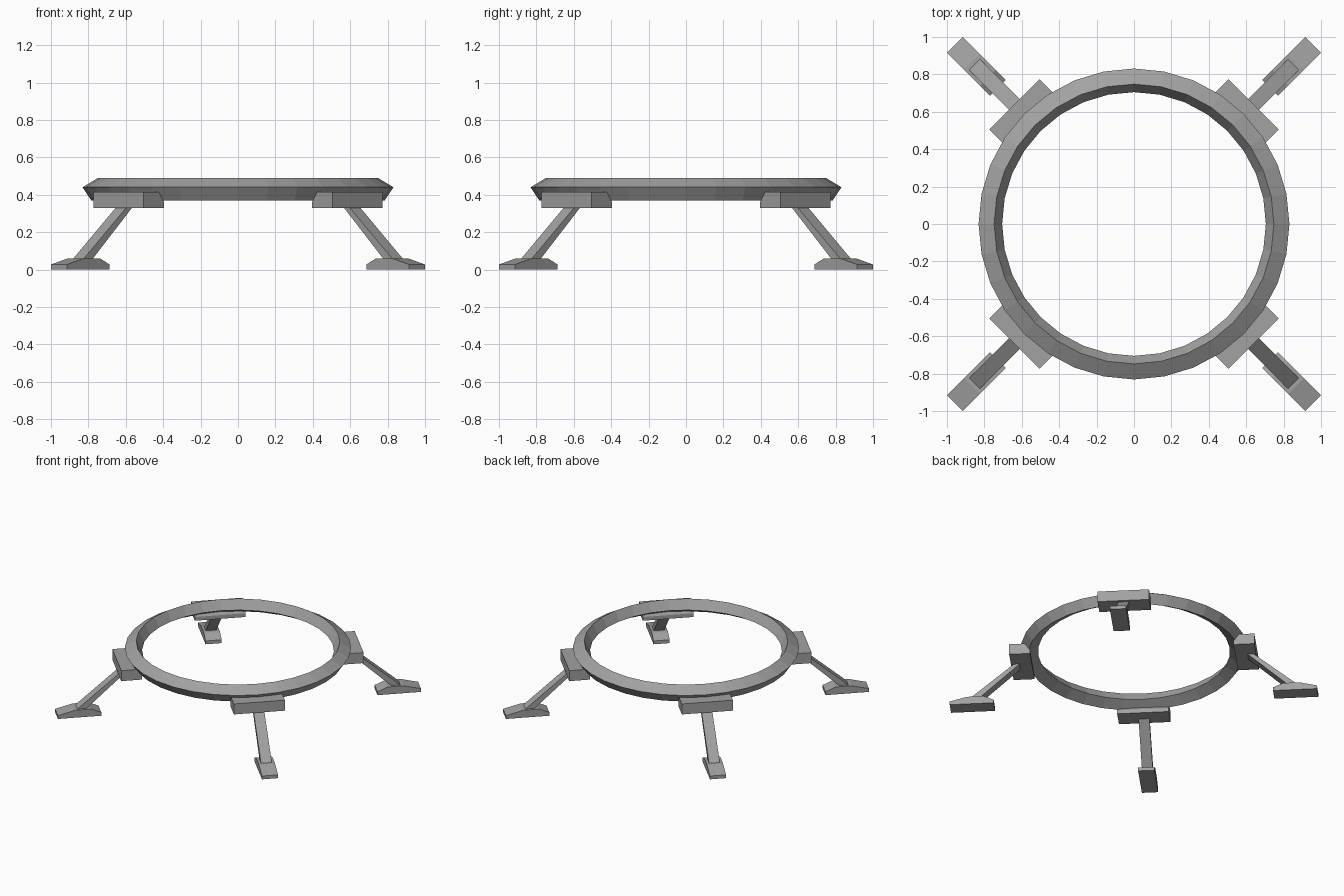
import bpy, math

if "Cube" in bpy.data.objects:
    bpy.data.objects.remove(bpy.data.objects["Cube"])

# Dark grey shared by every part
grey = bpy.data.materials.new("dark_grey")
grey.diffuse_color = (0.36, 0.36, 0.36, 1.0)
grey.use_nodes = True
grey.node_tree.nodes["Principled BSDF"].inputs["Base Color"].default_value = grey.diffuse_color


def make_object(name, verts, faces, angle=0.0):
    mesh = bpy.data.meshes.new(name)
    mesh.from_pydata(verts, [], faces)
    mesh.materials.append(grey)
    obj = bpy.data.objects.new(name, mesh)
    bpy.context.collection.objects.link(obj)
    obj.rotation_euler.z = angle
    return obj


def extrude_profile(name, profile, half_width, angle):
    """Extrude a counter-clockwise (radius, z) outline sideways, then turn it around z."""
    n = len(profile)
    verts = [(r, s * half_width, z) for s in (-1, 1) for r, z in profile]
    faces = [tuple(range(n)), tuple(reversed(range(n, 2 * n)))]
    faces += [(i, i + n, (i + 1) % n + n, (i + 1) % n) for i in range(n)]
    return make_object(name, verts, faces, angle)


def lathe(name, profile, steps):
    """Revolve a closed counter-clockwise (radius, z) outline around z."""
    n = len(profile)
    verts = []
    for i in range(steps):
        a = 2 * math.pi * i / steps
        verts += [(r * math.cos(a), r * math.sin(a), z) for r, z in profile]
    faces = []
    for i in range(steps):
        j = (i + 1) % steps
        for k in range(n):
            m = (k + 1) % n
            faces.append((i * n + k, j * n + k, j * n + m, i * n + m))
    return make_object(name, verts, faces)


# Tilted square-section ring
lathe("ring", [(0.785, 0.37), (0.831, 0.44), (0.748, 0.49), (0.705, 0.417)], 32)

# Side outlines of the leg parts: (distance from centre, height)
BLOCK = [(0.75, 0.33), (0.904, 0.33), (0.904, 0.415), (0.785, 0.415), (0.75, 0.36)]
STRUT = [(1.152, 0.045), (1.222, 0.045), (0.862, 0.35), (0.798, 0.37)]
FOOT = [(1.03, 0.0), (1.354, 0.0), (1.354, 0.027), (1.225, 0.06),
        (1.105, 0.06), (1.03, 0.027)]

# Four diagonal legs, each with a mounting block, strut and foot
corners = ("back_right", "back_left", "front_left", "front_right")
for i, corner in enumerate(corners):
    angle = math.radians(45 + 90 * i)
    extrude_profile(corner + "_mounting_block", BLOCK, 0.19, angle)
    extrude_profile(corner + "_strut", STRUT, 0.04, angle)
    extrude_profile(corner + "_foot", FOOT, 0.06, angle)
